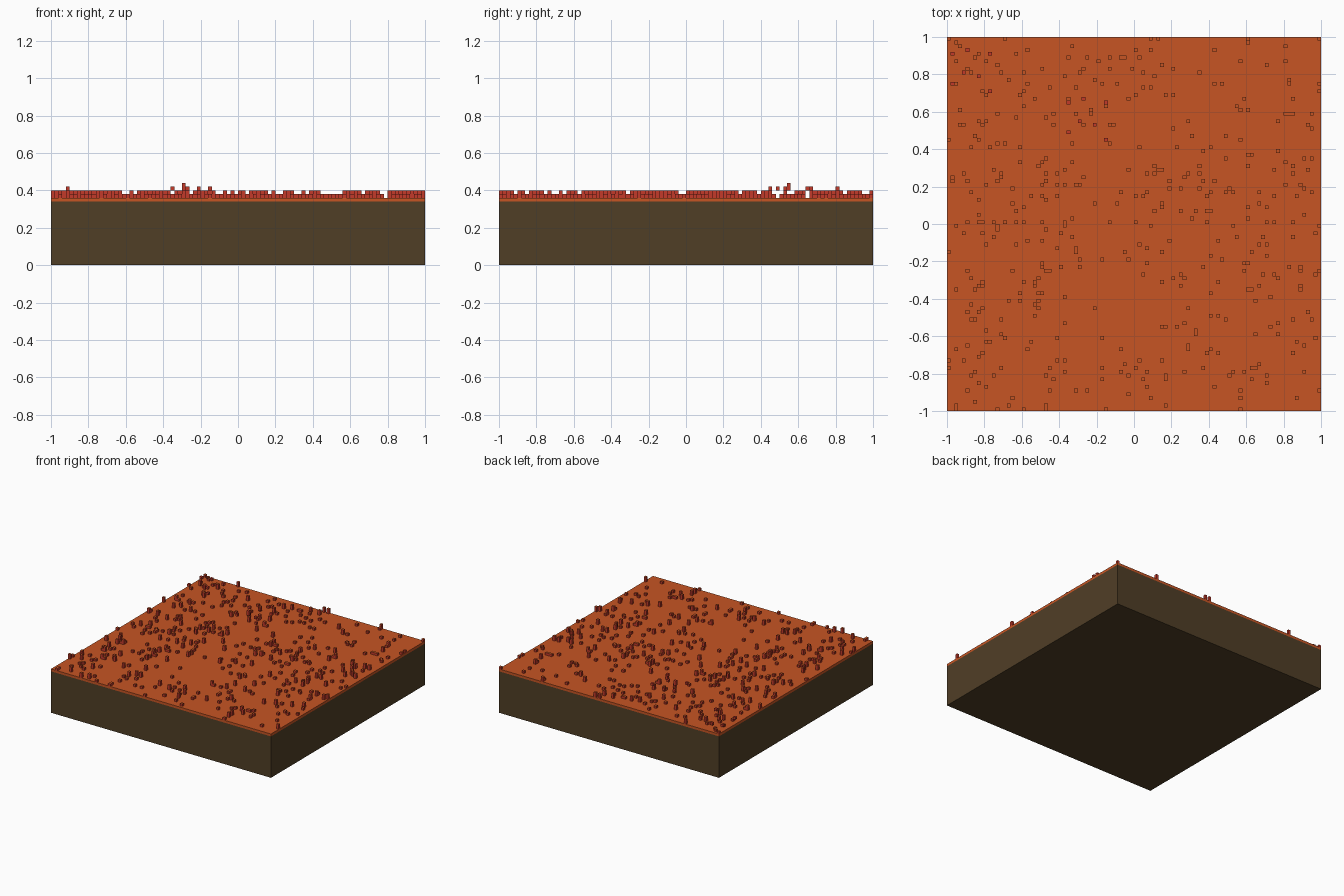
import bpy, bmesh, random
from mathutils import Matrix, Vector

if "Cube" in bpy.data.objects:
    bpy.data.objects.remove(bpy.data.objects["Cube"], do_unlink=True)

random.seed(7)
V = 0.02             # voxel size
GROUND = 0.36        # top of the grass layer


def make_material(name, rgb):
    lin = [((c / 255 + 0.055) / 1.055) ** 2.4 for c in rgb] + [1.0]
    m = bpy.data.materials.new(name)
    m.use_nodes = True
    m.diffuse_color = lin
    m.node_tree.nodes["Principled BSDF"].inputs["Base Color"].default_value = lin
    return m


soil = make_material("soil brown", (80, 62, 38))
orange = make_material("grass orange", (199, 85, 36))
red = make_material("blade red", (196, 58, 42))


def add_box(bm, lo, hi):
    lo, hi = Vector(lo), Vector(hi)
    size = hi - lo
    mat = Matrix.Translation((lo + hi) / 2) @ Matrix.Diagonal((*size, 1))
    return bmesh.ops.create_cube(bm, size=1, matrix=mat)["verts"]


def finish(bm, name, materials):
    me = bpy.data.meshes.new(name)
    bm.to_mesh(me)
    bm.free()
    for m in materials:
        me.materials.append(m)
    ob = bpy.data.objects.new(name, me)
    bpy.context.collection.objects.link(ob)
    return ob


# Soil block and the thin grass layer on it
for name, z0, z1, mat in (("soil_block", 0, 0.34, soil),
                          ("grass_layer", 0.34, GROUND, orange)):
    bm = bmesh.new()
    add_box(bm, (-1, -1, z0), (1, 1, z1))
    finish(bm, name, [mat])

# Two identical clusters of floating petals: (x, y) offsets from the centre voxel
petals = [(0, 0), (-0.06, 0.10), (0.02, 0.12), (0.14, 0.10),
          (-0.06, -0.06), (0.08, -0.02), (0.14, -0.10)]
used = set()
for name, cx, cy, z in (("petals_back_right", -0.91, 0.81, 0.38),
                        ("petals_back_middle", -0.29, 0.55, 0.40)):
    bm = bmesh.new()
    for i, (dx, dy) in enumerate(petals):
        x, y = cx + dx, cy + dy
        used.add((round((x + 0.99) / V), round((y + 0.99) / V)))
        height = 2 * V if i == 0 else V
        add_box(bm, (x - V / 2, y - V / 2, z),
                (x + V / 2, y + V / 2, z + height))
    finish(bm, name, [red])

# Scattered grass blades, one or two voxels tall, red sides and orange tips
bm = bmesh.new()
count = 0
while count < 440:
    cell = (random.randrange(100), random.randrange(100))
    if cell in used or cell[1] == 82:
        continue
    used.add(cell)
    count += 1
    x, y = -1 + cell[0] * V, -1 + cell[1] * V
    height = V * (2 if random.random() < 0.32 else 1)
    add_box(bm, (x, y, GROUND), (x + V, y + V, GROUND + height))
bm.normal_update()
for f in bm.faces:
    f.material_index = 1 if f.normal.z > 0.5 else 0
finish(bm, "grass_blades", [red, orange])
